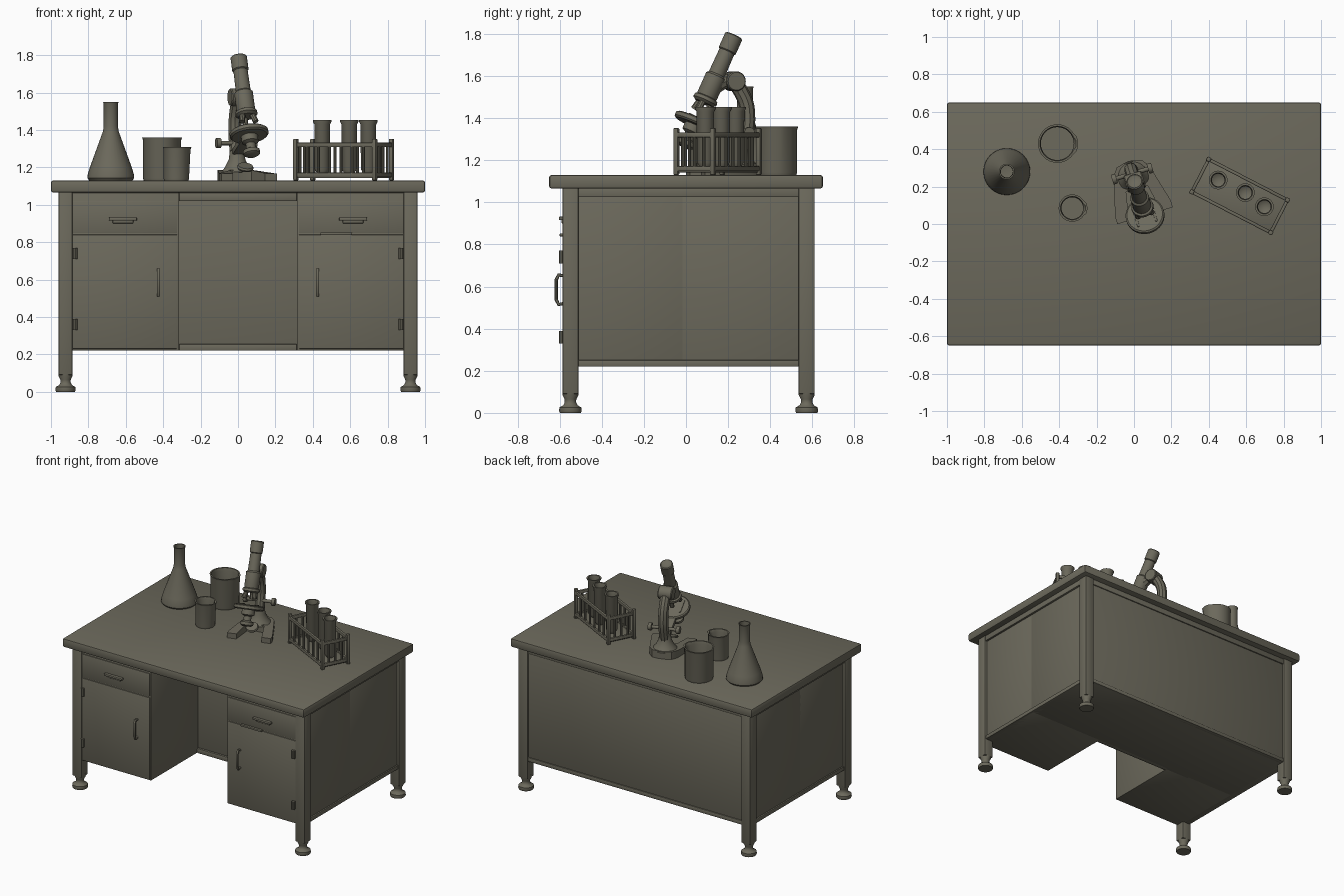
import bpy, bmesh
from math import radians, pi, cos, sin
from mathutils import Matrix, Vector

old = bpy.data.objects.get("Cube")
if old:
    bpy.data.objects.remove(old, do_unlink=True)

COLOR = (0.15, 0.142, 0.107, 1)
mat = bpy.data.materials.new("olive_grey")
mat.use_nodes = True
mat.diffuse_color = COLOR
bsdf = mat.node_tree.nodes["Principled BSDF"]
bsdf.inputs["Base Color"].default_value = COLOR
bsdf.inputs["Roughness"].default_value = 0.8
HOME = Matrix.Identity(4)


def finish(ob, frame=HOME):
    ob.matrix_world = frame
    ob.data.materials.append(mat)
    bpy.ops.object.select_all(action='DESELECT')
    ob.select_set(True)
    bpy.context.view_layer.objects.active = ob
    if ob.type == 'CURVE':
        bpy.ops.object.convert(target='MESH')
    bpy.ops.object.shade_smooth_by_angle(angle=radians(35))
    return ob


def from_bmesh(name, bm, frame=HOME):
    bmesh.ops.recalc_face_normals(bm, faces=bm.faces)
    me = bpy.data.meshes.new(name)
    bm.to_mesh(me)
    bm.free()
    ob = bpy.data.objects.new(name, me)
    bpy.context.collection.objects.link(ob)
    return finish(ob, frame)


def box(name, xs, ys, zs, bevel=0.004, frame=HOME):
    """Box between pairs of limits, with rounded edges."""
    bm = bmesh.new()
    bmesh.ops.create_cube(bm, size=1)
    for v in bm.verts:
        v.co = [(a + b) / 2 + c * (b - a) for c, (a, b) in zip(v.co, (xs, ys, zs))]
    if bevel:
        bmesh.ops.bevel(bm, geom=bm.edges[:], offset=bevel, segments=2,
                        profile=0.5, affect='EDGES')
    return from_bmesh(name, bm, frame)


def lathe(name, profile, frame=HOME, steps=32):
    """Spin (radius, height) points about local z."""
    bm = bmesh.new()
    verts = [bm.verts.new((r, 0, z)) for r, z in profile]
    edges = [bm.edges.new(p) for p in zip(verts, verts[1:])]
    bmesh.ops.spin(bm, geom=verts + edges, cent=(0, 0, 0), axis=(0, 0, 1),
                   angle=2 * pi, steps=steps)
    bmesh.ops.remove_doubles(bm, verts=bm.verts, dist=0.0003)
    return from_bmesh(name, bm, frame)


def rod(name, points, radius, frame=HOME, smooth=False):
    """Round bar along a path."""
    cu = bpy.data.curves.new(name, 'CURVE')
    cu.dimensions = '3D'
    cu.bevel_depth = radius
    cu.bevel_resolution = 3
    cu.use_fill_caps = True
    if smooth:
        sp = cu.splines.new('BEZIER')
        sp.bezier_points.add(len(points) - 1)
        for bp, p in zip(sp.bezier_points, points):
            bp.co = p
            bp.handle_left_type = bp.handle_right_type = 'AUTO'
    else:
        sp = cu.splines.new('POLY')
        sp.points.add(len(points) - 1)
        for pt, p in zip(sp.points, points):
            pt.co = (*p, 1)
    ob = bpy.data.objects.new(name, cu)
    bpy.context.collection.objects.link(ob)
    return finish(ob, frame)


def at(x, y, z, turn=0):
    return Matrix.Translation((x, y, z)) @ Matrix.Rotation(radians(turn), 4, 'Z')


# ---- Desk ----
TOP = 1.13
box("desk_top", (-1, 1), (-.65, .65), (1.065, TOP), .012)
box("back_cabinet", (-.94, .94), (-.02, .595), (.22, 1.065))
box("kneehole_base_rail", (-.315, .315), (-.035, 0), (.22, .255))
box("kneehole_top_rail", (-.315, .315), (-.035, 0), (1.02, 1.065))
box("back_bottom_rail", (-.9, .9), (.57, .603), (.22, .25))
box("back_top_rail", (-.9, .9), (.57, .603), (1.025, 1.07))
FOOT = [(0, 0), (.05, 0), (.054, .008), (.052, .026), (.034, .036),
        (.027, .05), (.028, .065), (.038, .085), (.038, .11), (0, .11)]

for s, side in ((1, "left"), (-1, "right")):
    def span(a, b):
        return sorted((s * a, s * b))
    box(side + "_pedestal", span(.315, .94), (-.578, 0), (.22, 1.065))
    box(side + "_door", span(.325, .885), (-.584, -.56), (.23, .84), .003)
    box(side + "_drawer", span(.325, .885), (-.584, -.56), (.848, 1.02), .003)
    box(side + "_side_top_rail", span(.9, .955), (-.55, .57), (1.025, 1.07))
    box(side + "_side_bottom_rail", span(.9, .95), (-.55, .57), (.22, .25))
    for y, end in ((-.549, "front"), (.573, "back")):
        box(f"{end}_{side}_leg", span(.885, .96), (y - .038, y + .038), (.09, 1.07), .006)
        lathe(f"{end}_{side}_foot", FOOT, at(s * .922, y, 0))
    # Door and drawer fittings
    x = s * .425
    rod(side + "_door_handle", [(x, -.575, .52), (x, -.605, .515), (x, -.617, .54),
        (x, -.617, .63), (x, -.605, .655), (x, -.575, .65)], .009)
    box(side + "_drawer_pull", span(.54, .69), (-.604, -.57), (.915, .932), .005)
    box(side + "_drawer_pull_plate", span(.56, .67), (-.592, -.57), (.9, .925), .004)
    for z in (.36, .74):
        rod(side + "_hinge", [(s * .872, -.59, z - .03), (s * .872, -.59, z + .03)], .013)
box("left_label_rail", (.44, .61), (-.6, -.57), (.838, .852), .004)

# ---- Glassware ----
lathe("conical_flask", [(0, 0), (.115, 0), (.125, .012), (.124, .03), (.112, .07),
      (.042, .262), (.038, .29), (.038, .41), (.042, .42), (.034, .42),
      (.032, .28), (.1, .06), (0, .02)], at(-.68, .28, TOP))


def beaker(name, x, y, r, h):
    ob = lathe(name, [(0, 0), (r * .96, 0), (r, .012), (r, h - .015), (r + .005, h),
               (r - .005, h), (r - .01, h - .02), (r - .01, .02), (0, .02)], at(x, y, TOP))
    # Pouring lip
    for v in ob.data.vertices:
        if v.co.z > h - .018 and v.co.x > r * .9:
            v.co.x += .008


beaker("large_beaker", -.41, .43, .098, .23)
beaker("small_beaker", -.33, .085, .068, .18)

# ---- Test tube rack ----
rack = at(.565, .15, TOP, -27.3)
L, W = .237, .098
box("rack_floor", (-L, L), (-W, W), (.012, .032), .003, rack)
for s in (-1, 1):
    for z in (.03, .19):
        box("rack_long_rail", (-L, L), (s * W - .009, s * W + .009), (z - .012, z + .012), .004, rack)
        box("rack_end_rail", (s * L - .009, s * L + .009), (-W, W), (z - .012, z + .012), .004, rack)
    for t in (-1, 1):
        box("rack_post", (s * L - .012, s * L + .012), (t * W - .012, t * W + .012),
            (0, .222), .005, rack)
    for i in range(1, 7):
        x = -L + i * 2 * L / 7
        rod("rack_spindle", [(x, s * W, .03), (x, s * W, .19)], .008, rack)
    for i in range(1, 4):
        y = -W + i * W / 2
        rod("rack_end_spindle", [(s * L, y, .03), (s * L, y, .19)], .008, rack)
for x, y in ((.45, .235), (.595, .168), (.697, .092)):
    lathe("test_tube", [(0, .03), (.025, .035), (.04, .06), (.042, .3), (.05, .315), (.05, .322),
          (.039, .322), (.034, .3), (.034, .08), (0, .06)], at(x, y, TOP), 24)

# ---- Microscope ----
scope = at(.03, .14, TOP, 17)
# Horseshoe base, wider at the front
outline = [(-.155, -.1), (-.155, -.06), (-.1, .15), (-.07, .19), (-.03, .2)]
inner = [(.0, .06), (-.06, .05), (-.09, -.1)]
half = outline + [(0, .2)]
loop = half + [(-x, y) for x, y in reversed(outline)] + [(-x, y) for x, y in reversed(inner[1:])] + [(x, y) for x, y in inner]
bm = bmesh.new()
face = bm.faces.new([bm.verts.new((x, y, 0)) for x, y in loop])
up = bmesh.ops.extrude_face_region(bm, geom=[face])["geom"]
for v in up:
    if isinstance(v, bmesh.types.BMVert):
        v.co.z = .038 if v.co.y < 0 else .055
from_bmesh("microscope_base", bm, scope)
lathe("microscope_pillar", [(0, .04), (.085, .045), (.065, .07), (.045, .11), (.038, .16),
      (0, .17)], scope @ at(0, .12, 0))
rod("microscope_arm", [(-.0, -.02, .41), (0, .07, .445), (0, .135, .38), (0, .16, .27),
    (0, .14, .16), (0, .11, .06)], .036, scope, True)

# Tilted optical parts share an axis that starts at the stage
tilt = scope @ Matrix.Translation((0, -.1, .25)) @ Matrix.Rotation(radians(-25), 4, 'X')
lathe("stage", [(0, -.016), (.095, -.016), (.104, -.008), (.104, .01), (.096, .016), (0, .016)], tilt)
box("stage_bracket", (-.035, .035), (.05, .22), (-.022, .01), .006, tilt)
lathe("condenser", [(0, -.13), (.03, -.13), (.045, -.12), (.045, -.1), (.026, -.09),
      (.026, -.06), (.045, -.05), (.045, -.01), (0, -.01)], tilt)
lathe("mirror", [(0, -.01), (.04, -.01), (.045, 0), (.04, .01), (0, .01)],
      scope @ Matrix.Translation((0, -.03, .07)) @ Matrix.Rotation(radians(25), 4, 'X'))
lathe("body_tube", [(0, .125), (.045, .125), (.05, .14), (.05, .24), (.04, .25), (.038, .37),
      (.044, .375), (.044, .45), (.038, .455), (.03, .45), (0, .445)], tilt)
lathe("nosepiece", [(0, .1), (.045, .1), (.06, .112), (.058, .128), (.035, .14), (0, .14)], tilt)
for k in range(3):
    a = radians(90 + 120 * k)
    c, d = cos(a), sin(a)
    rod("objective", [(.03 * c, .03 * d, .11), (.045 * c, .045 * d, .06)], .016, tilt)
for s in (-1, 1):
    box("stage_clip", (s * .05 - .006, s * .05 + .006), (-.06, .05), (.015, .022), .002, tilt)


def knob(name, y, z, r, half_width):
    lathe(name, [(0, -half_width), (r * .9, -half_width), (r, -half_width + .006),
          (r, half_width - .006), (r * .9, half_width), (0, half_width)],
          scope @ Matrix.Translation((0, y, z)) @ Matrix.Rotation(pi / 2, 4, 'Y'), 24)


knob("focus_joint", .09, .445, .047, .05)
knob("fine_focus_axle", .135, .2, .012, .1)
for s in (-1, 1):
    lathe("fine_focus_knob", [(0, -.012), (.026, -.012), (.028, 0), (.026, .012), (0, .012)],
          scope @ Matrix.Translation((s * .1, .135, .2)) @ Matrix.Rotation(pi / 2, 4, 'Y'), 24)
